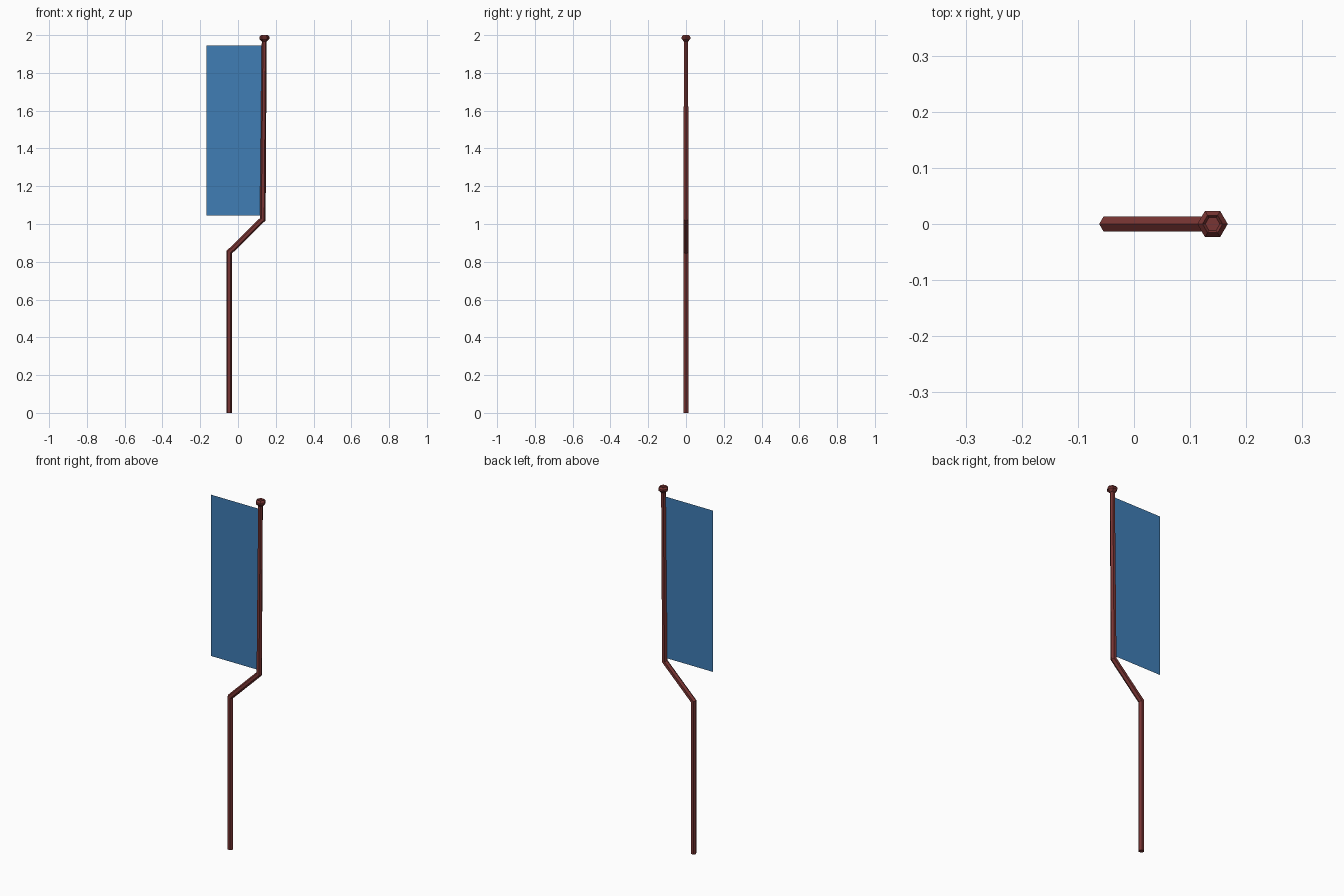
import bpy
import bmesh
from math import sin, cos, tan, pi, radians

cube = bpy.data.objects.get("Cube")
if cube:
    bpy.data.objects.remove(cube, do_unlink=True)


def material(name, colour):
    m = bpy.data.materials.new(name)
    m.use_nodes = True
    m.diffuse_color = colour
    m.node_tree.nodes["Principled BSDF"].inputs["Base Color"].default_value = colour
    return m


def make_object(name, bm, mat):
    mesh = bpy.data.meshes.new(name)
    bm.to_mesh(mesh)
    bm.free()
    mesh.materials.append(mat)
    obj = bpy.data.objects.new(name, mesh)
    bpy.context.collection.objects.link(obj)
    return obj


def hex_loft(name, rings, mat):
    """Skin hexagonal rings given as (x, z, radius, slope of the ring plane)."""
    bm = bmesh.new()
    loops = []
    for x, z, r, slope in rings:
        loops.append([bm.verts.new((x + r * cos(i * pi / 3), r * sin(i * pi / 3),
                                    z - slope * r * cos(i * pi / 3)))
                      for i in range(6)])
    for a, b in zip(loops, loops[1:]):
        for i in range(6):
            j = (i + 1) % 6
            bm.faces.new((a[i], a[j], b[j], b[i]))
    bm.faces.new(loops[0][::-1])
    bm.faces.new(loops[-1])
    return make_object(name, bm, mat)


red = material("dark red paint", (0.19, 0.035, 0.033, 1))
blue = material("blue cloth", (0.05, 0.205, 0.46, 1))

# Cranked pole with mitred bends
mitre = tan(radians(22.5))
hex_loft("pole", [(-0.047, 0, 0.015, 0), (-0.047, 0.85, 0.015, mitre),
                  (0.131, 1.025, 0.015, mitre), (0.139, 1.98, 0.013, 0)], red)

# Flared cap with a shallow dished top
hex_loft("pole_cap", [(0.14, 1.966, 0.013, 0), (0.14, 1.98, 0.027, 0),
                      (0.14, 1.99, 0.027, 0), (0.14, 2.0, 0.018, 0),
                      (0.14, 1.994, 0.013, 0)], red)

# Flat banner sheet
bm = bmesh.new()
bm.faces.new([bm.verts.new((x, 0, z)) for x, z in
              ((-0.167, 1.045), (0.13, 1.045), (0.13, 1.945), (-0.167, 1.945))])
make_object("banner", bm, blue)
